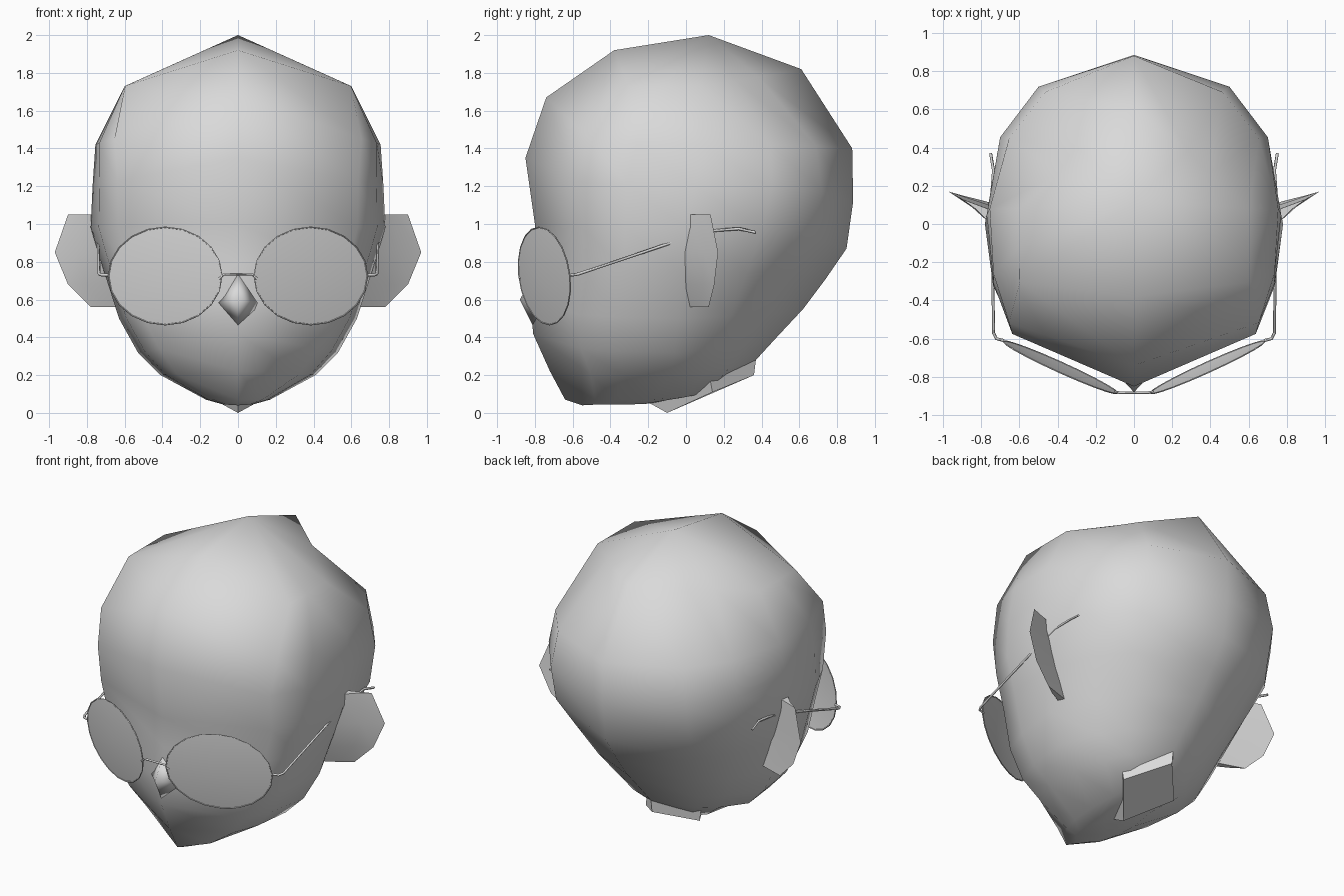
import bpy, bmesh
from math import sin, cos, pi, radians
from mathutils import Vector

cube = bpy.data.objects.get("Cube")
if cube:
    bpy.data.objects.remove(cube, do_unlink=True)

grey = bpy.data.materials.new("plain grey")
grey.use_nodes = True
grey.diffuse_color = (0.7, 0.7, 0.7, 1)
grey.node_tree.nodes["Principled BSDF"].inputs["Base Color"].default_value = (0.7, 0.7, 0.7, 1)


def finish(name, bm, angle=60):
    bmesh.ops.recalc_face_normals(bm, faces=bm.faces)
    mesh = bpy.data.meshes.new(name)
    bm.to_mesh(mesh)
    bm.free()
    obj = bpy.data.objects.new(name, mesh)
    bpy.context.collection.objects.link(obj)
    mesh.materials.append(grey)
    bpy.ops.object.select_all(action='DESELECT')
    obj.select_set(True)
    bpy.context.view_layer.objects.active = obj
    bpy.ops.object.shade_smooth_by_angle(angle=radians(angle))
    return obj


def bridge(bm, a, b):
    n = len(a)
    for i in range(n):
        bm.faces.new((a[i], a[(i + 1) % n], b[(i + 1) % n], b[i]))


def tube(name, points, radius, closed=False):
    curve = bpy.data.curves.new(name, 'CURVE')
    curve.dimensions = '3D'
    curve.bevel_depth = radius
    curve.bevel_resolution = 0
    curve.use_fill_caps = True
    spline = curve.splines.new('POLY')
    spline.points.add(len(points) - 1)
    for p, co in zip(spline.points, points):
        p.co = (*co, 1)
    spline.use_cyclic_u = closed
    curve.materials.append(grey)
    obj = bpy.data.objects.new(name, curve)
    bpy.context.collection.objects.link(obj)
    return obj


# Head: tilted rings (front y, front z, half width, side y, side z, back y, back z,
# front corner fullness, back corner fullness)
RINGS = [
    (-.38, 1.92, .60, .08, 1.73, .61, 1.82, 1.30, .74),
    (-.74, 1.67, .755, .08, 1.42, .88, 1.40, 1.13, .98),
    (-.85, 1.35, .77, .05, 1.20, .885, 1.12, 1.08, 1.03),
    (-.80, 1.00, .78, .00, .98, .85, .87, 1.06, 1.01),
    (-.79, .80, .71, -.02, .75, .74, .71, 1.06, .96),
    (-.82, .60, .63, -.04, .50, .62, .55, 1.05, .90),
    (-.81, .42, .53, -.06, .32, .48, .40, 1.03, .87),
    (-.72, .22, .41, -.08, .20, .37, .28, 1.03, .88),
    (-.64, .07, .17, -.20, .07, .20, .17, 1.0, 1.0),
    (-.55, .04, .08, -.35, .045, -.19, .05, 1.0, 1.0),
]
ANGLES = [0, 50, 67, 90, 118, 141, 180]


def half_ring(ring):
    yf, zf, w, ys, zs, yb, zb, front, back = ring
    pts = []
    for a in ANGLES:
        s, c = sin(radians(a)), abs(cos(radians(a)))
        ye, ze, full = (yf, zf, front) if a < 90 else (yb, zb, back)
        if a in (0, 90, 180):
            full = 1
        elif a == 67:
            full = 1 + (full - 1) * 0.45
        s, c = min(s * full, 1), c * full
        pts.append(Vector((w * s, ys + (ye - ys) * c, zs + (ze - zs) * (1 - s))))
    pts[0].x = pts[-1].x = 0
    return pts


bm = bmesh.new()
loops = []
for ring in RINGS:
    half = half_ring(ring)
    full = half + [Vector((-p.x, p.y, p.z)) for p in reversed(half[1:-1])]
    loops.append([bm.verts.new(p) for p in full])
for a, b in zip(loops, loops[1:]):
    bridge(bm, a, b)
crown = bm.verts.new((0, .12, 2))
top = loops[0]
for i in range(len(top)):
    bm.faces.new((crown, top[i], top[(i + 1) % len(top)]))
bm.faces.new(loops[-1])
finish("head", bm, 80)

# Nose: a small wedge sunk into the face
bm = bmesh.new()
for p in ((0, -.88, .6), (0, -.785, .76), (.12, -.75, .58), (-.12, -.75, .58),
          (0, -.80, .44), (0, -.70, .6)):
    bm.verts.new(p)
bmesh.ops.convex_hull(bm, input=bm.verts)
finish("nose", bm, 120)

# Neck: diamond sleeve under the skull, its end face turned inward
bm = bmesh.new()
lower = [(0, -.1, 0), (.2, .14, .11), (0, .36, .2), (-.2, .14, .11)]
upper = [(0, -.19, .05), (.2, .12, .22), (0, .37, .28), (-.2, .12, .22)]
rings = [[bm.verts.new(p) for p in loop] for loop in (lower, upper)]
bridge(bm, *rings)
finish("neck", bm, 30)
bm = bmesh.new()
bm.faces.new([bm.verts.new(p) for p in lower])
neck_end = finish("neck_end", bm)
if neck_end.data.polygons[0].normal.z < 0:
    neck_end.data.flip_normals()

# Ears: each row holds height, then x and y of front root, fold, rim and back root
EAR = [
    (1.05, (.75, .00), (.83, .08), (.90, .13), (.74, .07)),
    (.85, (.71, -.03), (.85, .09), (.97, .17), (.71, .07)),
    (.68, (.65, -.02), (.80, .09), (.90, .15), (.64, .06)),
    (.56, (.60, .01), (.71, .07), (.78, .12), (.60, .06)),
]
for s, side in ((1, "left"), (-1, "right")):
    bm = bmesh.new()
    rows = [[bm.verts.new((s * x, y, z)) for x, y in pts] for z, *pts in EAR]
    for a, b in zip(rows, rows[1:]):
        bridge(bm, a, b)
    bm.faces.new(rows[0])
    bm.faces.new(rows[-1])
    finish(side + "_ear", bm, 60)

# Glasses: slanted oval lenses, rims, arms and bridge
SIDES = 20


def lens_point(s, angle, scale=1):
    dx, dz = .3 * cos(angle) * scale, .258 * sin(angle) * scale
    bow = -.03 * (1 - scale)
    return (s * (.385 + dx), -.75 + .45 * dx - .11 * dz + bow, .725 + dz)


for s, side in ((1, "left"), (-1, "right")):
    outline = [lens_point(s, 2 * pi * i / SIDES) for i in range(SIDES)]
    tube(side + "_rim", outline, .004, True)
    bm = bmesh.new()
    edge = [bm.verts.new(p) for p in outline]
    centre = bm.verts.new(lens_point(s, 0, 0))
    for i in range(SIDES):
        bm.faces.new((centre, edge[i], edge[(i + 1) % SIDES]))
    # face the lens forward
    lens = finish(side + "_lens", bm)
    if lens.data.polygons[0].normal.y > 0:
        lens.data.flip_normals()
    arm = [(.68, -.61, .73), (.72, -.60, .73), (.735, -.57, .735),
           (.74, -.08, .90), (.745, .14, .965), (.735, .28, .975), (.75, .37, .955)]
    tube(side + "_arm", [(s * x, y, z) for x, y, z in arm], .008)

tube("bridge", [(-.1, -.878, .71), (-.075, -.882, .735), (.075, -.882, .735), (.1, -.878, .71)], .007)
